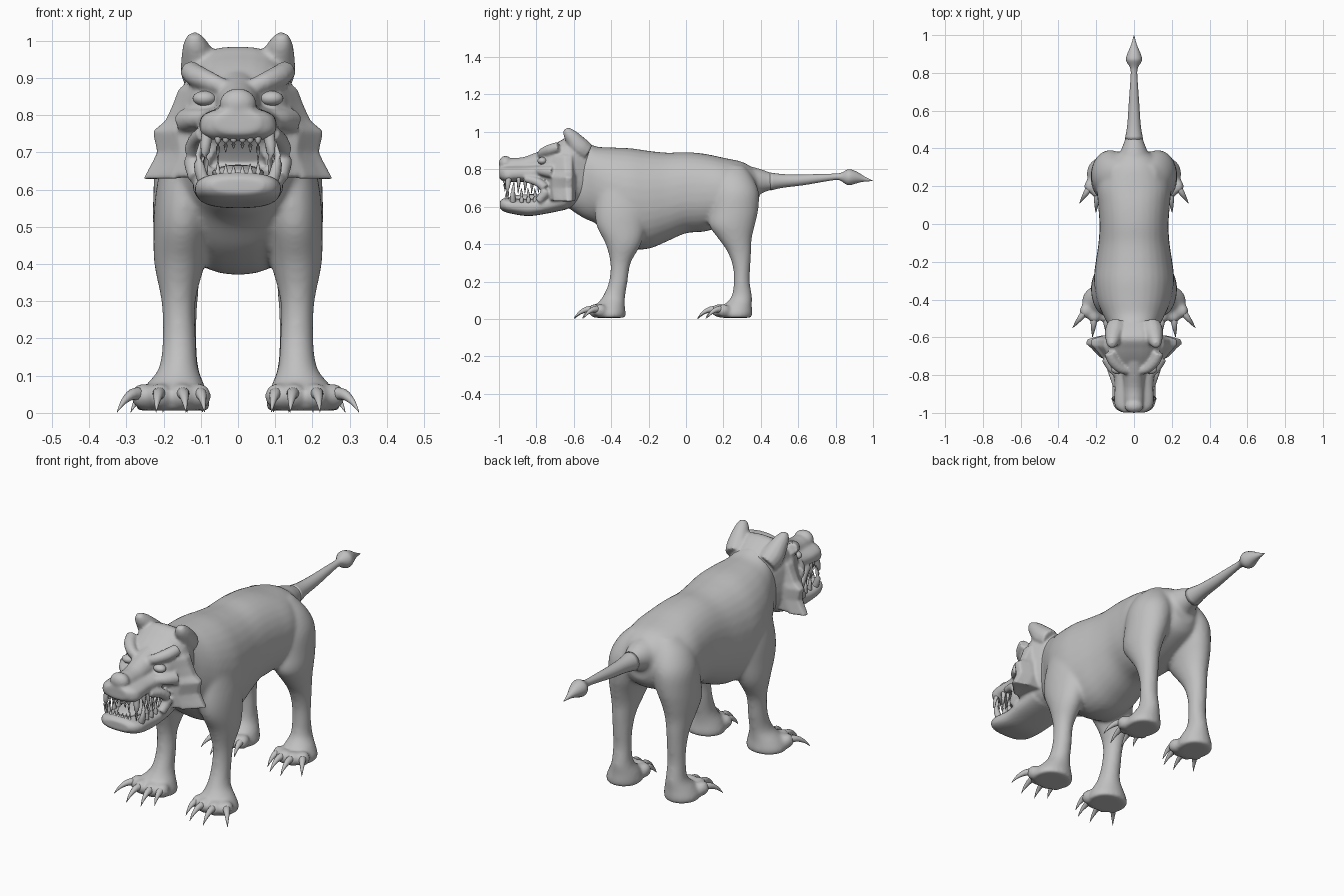
import bpy, bmesh, math
from mathutils import Vector

hide = bpy.data.materials.new("grey_hide")
hide.diffuse_color = (0.53, 0.53, 0.53, 1)


def make(name, bm):
    bmesh.ops.recalc_face_normals(bm, faces=bm.faces)
    me = bpy.data.meshes.new(name)
    bm.to_mesh(me)
    bm.free()
    me.materials.append(hide)
    for p in me.polygons:
        p.use_smooth = True
    ob = bpy.data.objects.new(name, me)
    bpy.context.collection.objects.link(ob)
    return ob


def loft(name, rings):
    """Skin a list of point rings and cap both ends."""
    bm = bmesh.new()
    vs = [[bm.verts.new(p) for p in r] for r in rings]
    n = len(vs[0])
    for a, b in zip(vs, vs[1:]):
        for i in range(n):
            bm.faces.new((a[i], a[(i + 1) % n], b[(i + 1) % n], b[i]))
    bm.faces.new(vs[0])
    bm.faces.new(vs[-1])
    return make(name, bm)


def refine(rows, k=4):
    """Smooth spline through the rows."""
    out = []
    for i in range(len(rows) - 1):
        a, b, c, d = rows[max(i - 1, 0)], rows[i], rows[i + 1], rows[min(i + 2, len(rows) - 1)]
        for j in range(k):
            t = j / k
            out.append([q + .5 * t * (r - p + t * (2 * p - 5 * q + 4 * r - s + t * (3 * (q - r) + s - p)))
                        for p, q, r, s in zip(a, b, c, d)])
    return out + [rows[-1]]


def section(rx, ry, e=2.0, n=32):
    out = []
    for i in range(n):
        c, s = math.cos(2 * math.pi * i / n), math.sin(2 * math.pi * i / n)
        out.append((math.copysign(abs(c) ** (2 / e), c) * rx,
                    math.copysign(abs(s) ** (2 / e), s) * ry))
    return out


def loft_y(name, rows, e=2.3):
    """Rows: y, centre z, half width, half height."""
    return loft(name, [[(a, y, cz + b) for a, b in section(rx, rz, e)]
                       for y, cz, rx, rz in refine(rows)])


def loft_z(name, rows, side):
    """Rows: z, centre x, centre y, half width, half depth."""
    return loft(name, [[(side * cx + a, cy + b, z) for a, b in section(rx, ry)]
                       for z, cx, cy, rx, ry in refine(rows)])


def tube(name, pts, side=1, n=12):
    """Points: x, y, z, radius."""
    pts = refine(pts, 3)
    p = [Vector((side * q[0], q[1], q[2])) for q in pts]
    rings = []
    for i, q in enumerate(pts):
        t = p[min(i + 1, len(p) - 1)] - p[max(i - 1, 0)]
        rot = t.to_track_quat('Z', 'Y')
        rings.append([p[i] + rot @ Vector((a, b, 0)) for a, b in section(q[3], q[3], 2, n)])
    return loft(name, rings)


def ball(name, loc, size):
    bm = bmesh.new()
    bmesh.ops.create_uvsphere(bm, u_segments=20, v_segments=12, radius=1)
    for v in bm.verts:
        v.co = Vector(loc) + Vector([a * b for a, b in zip(v.co, size)])
    return make(name, bm)


def fuse(name, parts, voxel, smooth):
    """Blend overlapping parts into one skin."""
    bpy.ops.object.select_all(action='DESELECT')
    for o in parts:
        o.select_set(True)
    ob = parts[0]
    bpy.context.view_layer.objects.active = ob
    bpy.ops.object.join()
    ob.name = name
    m = ob.modifiers.new("skin", 'REMESH')
    m.mode, m.voxel_size, m.use_smooth_shade = 'VOXEL', voxel, True
    s = ob.modifiers.new("soften", 'SMOOTH')
    s.factor, s.iterations = 0.5, smooth
    for mod in ("skin", "soften"):
        bpy.ops.object.modifier_apply(modifier=mod)


# torso, tail
body = [loft_y("torso", [
    (-.64, .77, .11, .17), (-.55, .745, .13, .205), (-.48, .715, .165, .207),
    (-.40, .675, .198, .242), (-.30, .645, .213, .268), (-.20, .637, .203, .262),
    (-.10, .652, .188, .237), (0, .675, .183, .217), (.10, .675, .19, .208),
    (.20, .68, .195, .182), (.30, .69, .155, .15), (.36, .69, .11, .115), (.39, .70, .06, .08)], 2.2)]
TAIL = [(0, .30, .72, .11), (0, .38, .735, .075), (0, .45, .735, .048), (0, .52, .738, .036),
        (0, .62, .743, .029), (0, .72, .753, .022)]
body.append(tube("tail_base", TAIL[:5], n=20))
tube("tail", TAIL[2:] + [(0, .80, .76, .017), (0, .83, .76, .022), (0, .86, .758, .04),
     (0, .88, .757, .042), (0, .91, .755, .032), (0, .95, .748, .015), (0, 1.0, .738, .001)], n=20)

FRONT = [(.75, .13, -.36, .06, .10), (.6, .143, -.35, .077, .135), (.5, .15, -.347, .077, .132),
         (.4, .157, -.335, .068, .095), (.3, .16, -.35, .046, .055), (.2, .158, -.362, .045, .05),
         (.12, .16, -.385, .053, .06), (.07, .17, -.405, .082, .078), (.03, .175, -.41, .10, .088),
         (.006, .175, -.41, .097, .085)]
HIND = [(.82, .08, .25, .04, .06), (.76, .10, .255, .082, .10), (.68, .12, .262, .10, .127),
        (.58, .135, .256, .093, .13), (.5, .148, .246, .08, .122), (.43, .153, .262, .065, .09),
        (.36, .155, .285, .052, .064), (.28, .155, .297, .046, .047), (.2, .155, .298, .044, .043),
        (.12, .155, .298, .049, .055), (.07, .16, .275, .072, .077), (.03, .165, .265, .086, .09),
        (.006, .165, .265, .082, .085)]
# toe x, toe y, claw tip x, claw tip y, relative to the foot
TOES = [(-.07, -.06, -.085, -.145), (-.025, -.078, -.035, -.185),
        (.035, -.078, .045, -.19), (.08, -.05, .15, -.14)]

# legs, toes, claws
for s in (-1, 1):
    for label, rows, fx, fy, k in (("front", FRONT, .175, -.41, 1), ("hind", HIND, .165, .25, .82)):
        body.append(loft_z(label + "_leg", rows, s))
        for tx, ty, cx, cy in TOES:
            x0, y0, x1, y1 = fx + k * tx, fy + ty, fx + k * cx, fy + cy
            body.append(ball("toe", (s * x0, y0, .045), (.034, .038, .036)))
            tube(label + "_claw", [(x0, y0, .05, .02),
                 (x0 + .4 * (x1 - x0), y0 + .4 * (y1 - y0), .05, .015),
                 (x0 + .75 * (x1 - x0), y0 + .75 * (y1 - y0), .03, .008), (x1, y1, .002, .0008)], s)
fuse("body", body, .009, 14)

# head: skull, muzzle, jaw
head = [loft_y("skull", [(-.50, .77, .11, .15), (-.56, .79, .135, .175), (-.61, .79, .152, .195),
            (-.66, .775, .152, .185), (-.70, .78, .142, .155), (-.74, .80, .125, .105),
            (-.775, .81, .095, .07)], 2.7),
        loft_y("muzzle", [(-.70, .785, .125, .05), (-.78, .783, .112, .045), (-.85, .778, .102, .044),
            (-.92, .776, .104, .044), (-.97, .776, .096, .042), (-.998, .78, .06, .03)], 2.5),
        tube("muzzle_bridge", [(0, -.68, .86, .07), (0, -.76, .84, .062), (0, -.86, .812, .054),
            (0, -.94, .808, .052), (0, -.98, .808, .042)], n=20),
        loft_y("jaw", [(-.64, .645, .12, .06), (-.74, .612, .122, .048), (-.84, .596, .113, .046),
            (-.93, .603, .116, .041), (-.975, .61, .10, .035), (-.995, .61, .07, .02)], 2.6),
        ball("nose", (0, -.965, .832), (.05, .036, .04))]
# swept back pointed cheek fur outline
FUR = [(.12, .90), (.16, .87), (.175, .83), (.195, .785), (.23, .757), (.218, .70), (.23, .675),
       (.257, .627), (.19, .632), (.12, .635), (.06, .75)]
for s in (-1, 1):
    head.append(ball("lip", (s * .05, -.945, .768), (.055, .05, .036)))
    head.append(tube("ear", [(.09, -.53, .89, .05), (.10, -.57, .92, .055), (.11, -.605, .965, .043),
                             (.116, -.63, .997, .030), (.117, -.64, 1.018, .016)], s))
    head.append(tube("brow", [(.025, -.78, .87, .02), (.07, -.765, .888, .026),
                              (.11, -.725, .905, .03), (.13, -.68, .92, .028)], s))
    head.append(tube("cheek", [(.08, -.80, .795, .02), (.115, -.765, .79, .026),
                               (.14, -.71, .785, .035)], s))
    head.append(tube("mouth_corner", [(.092, -.86, .75, .02), (.112, -.79, .73, .024),
                                      (.122, -.75, .685, .026), (.112, -.79, .63, .022)], s))
    head.append(loft("cheek_fur", [[(s * x * k, y + j * (x - .12), z) for x, z in FUR]
                                   for y, k, j in ((-.745, .72, .3), (-.69, .9, .25),
                                                   (-.655, 1, .15), (-.61, .98, 0), (-.59, .7, 0))]))
fuse("head", head, .007, 6)

# eyes, teeth
for s in (-1, 1):
    ball("eye", (s * .09, -.768, .845), (.032, .026, .02))
    tube("upper_fang", [(.082, -.945, .76, .016), (.088, -.955, .70, .012), (.083, -.95, .64, .001)], s)
    tube("lower_fang", [(.09, -.925, .62, .017), (.106, -.925, .67, .013), (.10, -.92, .735, .001)], s)
    for i in range(4):
        y = -.895 + i * .036
        tube("upper_tooth", [(.085, y, .755, .012), (.088, y, .72, .009), (.088, y - .003, .67, .001)], s, 8)
        tube("lower_tooth", [(.092, y + .016, .62, .012), (.094, y + .016, .66, .009),
                             (.092, y + .014, .70, .001)], s, 8)
    for i, drop in enumerate((.02, .03, .05)):
        x = .012 + i * .021
        tube("upper_incisor", [(x, -.965, .755, .010), (x, -.97, .73, .008),
                               (x, -.968, .73 - drop, .001)], s, 8)
        tube("lower_incisor", [(x, -.96, .63, .010), (x, -.963, .645, .007),
                               (x, -.96, .655 + drop * .5, .001)], s, 8)
ball("tongue", (0, -.83, .645), (.07, .12, .022))
